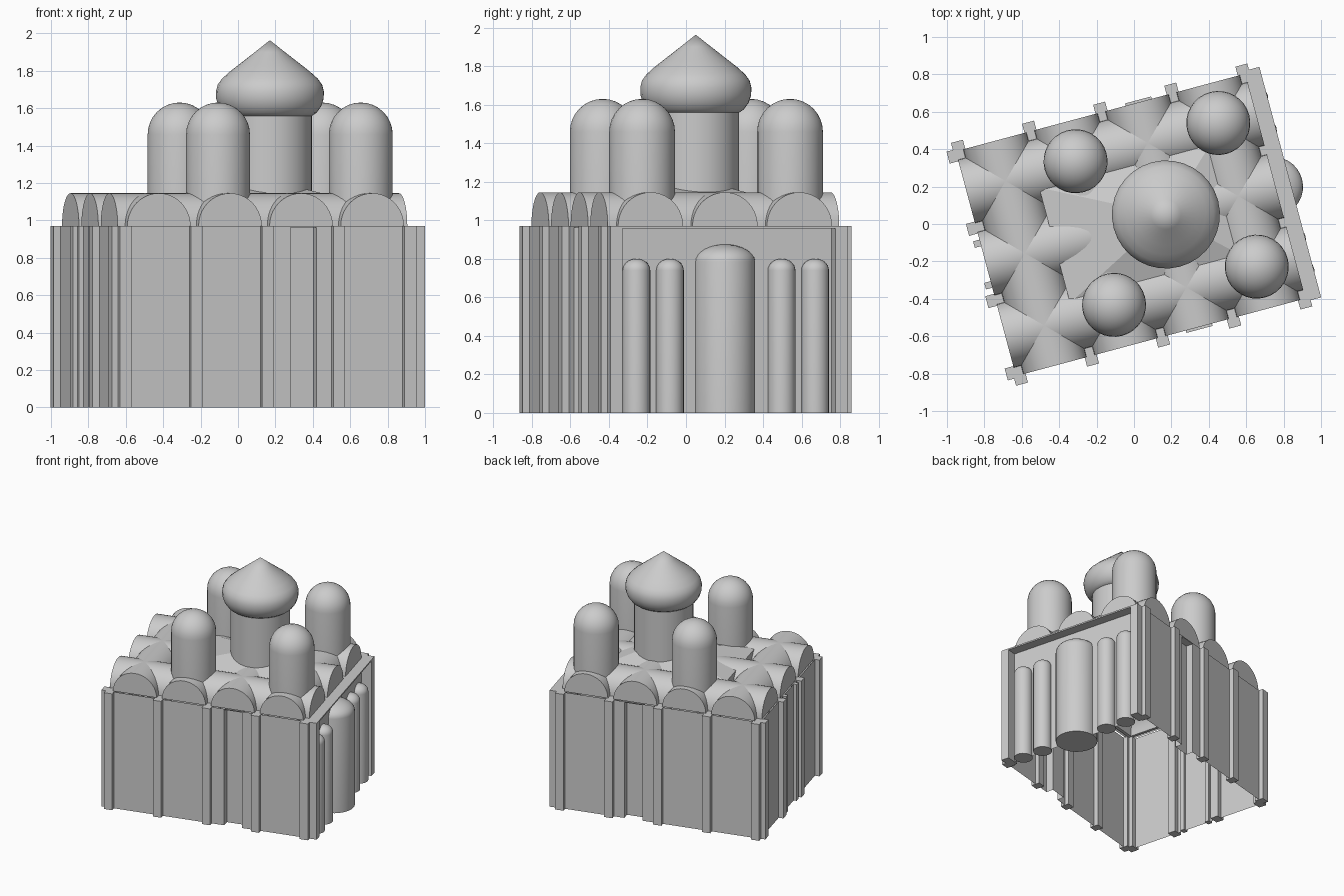
import bpy, bmesh, math
from mathutils import Matrix, Vector

if "Cube" in bpy.data.objects:
    bpy.data.objects.remove(bpy.data.objects["Cube"])

TURN = Matrix.Rotation(math.radians(15), 4, 'Z')   # whole building is turned on the grid
EAVE, R = 0.97, 0.175                              # wall top, vault radius
US = [-0.604, -0.21, 0.183, 0.577]                 # bay centres along the length
VS = [-0.40, 0.0, 0.40]                            # bay centres across
LEFT, RIGHT, SIDE = -0.83, 0.785, 0.635            # wall faces


def finish(name, bm, smooth=False):
    bmesh.ops.recalc_face_normals(bm, faces=bm.faces)
    me = bpy.data.meshes.new(name)
    bm.transform(TURN)
    bm.to_mesh(me)
    bm.free()
    ob = bpy.data.objects.new(name, me)
    bpy.context.collection.objects.link(ob)
    if smooth:
        me.shade_smooth()
        me.set_sharp_from_angle(angle=math.radians(35))
    return ob


def box(name, u0, u1, v0, v1, z0, z1):
    bm = bmesh.new()
    m = (Matrix.Translation(((u0 + u1) / 2, (v0 + v1) / 2, (z0 + z1) / 2))
         @ Matrix.Diagonal((u1 - u0, v1 - v0, z1 - z0, 1)))
    bmesh.ops.create_cube(bm, size=1, matrix=m)
    return finish(name, bm)


def lathe(name, u, v, profile, n=32):
    bm = bmesh.new()
    rings = []
    for r, z in profile:
        if r == 0:
            rings.append([bm.verts.new((u, v, z))] * n)
        else:
            rings.append([bm.verts.new((u + r * math.cos(2 * math.pi * i / n),
                                        v + r * math.sin(2 * math.pi * i / n), z)) for i in range(n)])
    for a, b in zip(rings, rings[1:]):
        for i in range(n):
            j = (i + 1) % n
            bm.faces.new(list(dict.fromkeys((a[i], a[j], b[j], b[i]))))
    return finish(name, bm, True)


def domed(r, z0, z1, h):
    # closed base, straight shaft and rounded cap
    cap = [(r * math.cos(t * math.pi / 16), z1 - h + h * math.sin(t * math.pi / 16)) for t in range(8)]
    return [(0, z0), (r, z0)] + cap + [(0, z1)]


def vault(name, centre, pitch, a, b, along_u):
    # half-round barrel with flat valley strips and closed arch ends
    arc = [(centre - R * math.cos(math.pi * i / 20), EAVE + R * math.sin(math.pi * i / 20)) for i in range(21)]
    prof = [(centre - pitch / 2, EAVE)] + arc + [(centre + pitch / 2, EAVE)]
    bm = bmesh.new()
    ends = [[bm.verts.new((e, s, z) if along_u else (s, e, z)) for s, z in prof] for e in (a, b)]
    for i in range(len(prof) - 1):
        bm.faces.new((ends[0][i], ends[0][i + 1], ends[1][i + 1], ends[1][i]))
    for e in ends:
        bm.faces.new(e[1:-1])
    return finish(name, bm, True)


# Walls, open at top and bottom, with tall recesses on the two long sides
walls = box("walls", LEFT, RIGHT, -SIDE, SIDE, 0, EAVE)
for s in (-1, 1):
    cut = box("recess_cutter", 0.12, 0.265, s * SIDE - 0.06, s * SIDE + 0.06, -0.1, 0.962)
    cut.hide_render = True
    mod = walls.modifiers.new("recess", 'BOOLEAN')
    mod.operation, mod.solver, mod.object = 'DIFFERENCE', 'EXACT', cut
bpy.context.view_layer.objects.active = walls
for m in list(walls.modifiers):
    cutter = m.object
    bpy.ops.object.modifier_apply(modifier=m.name)
    bpy.data.objects.remove(cutter)
bm = bmesh.new()
bm.from_mesh(walls.data)
caps = [f for f in bm.faces if abs(f.normal.z) > 0.9
        and (f.calc_center_median().z < 0.01 or f.calc_center_median().z > 0.968)]
bmesh.ops.delete(bm, geom=caps, context='FACES_ONLY')
bm.to_mesh(walls.data)
bm.free()

# Pilasters on the long sides
for s in (-1, 1):
    for k in range(5):
        u = -0.80 + 0.3935 * k
        v0, v1 = sorted((s * 0.60, s * 0.672))
        box("side_pilaster", u - 0.033, u + 0.033, v0, v1, 0, EAVE)

# Pilasters and door jambs on the left end
for k in range(4):
    v = -0.60 + 0.40 * k
    box("end_pilaster", -0.868, -0.79, v - 0.033, v + 0.033, 0, EAVE)
for v in (-0.115, 0.115):
    box("door_jamb", -0.855, -0.81, v - 0.018, v + 0.018, 0, EAVE)

# Right end: corner piers carrying a thin ledge
for v in (-0.605, 0.605):
    box("corner_pier", 0.75, 0.865, v - 0.033, v + 0.033, 0, EAVE)
box("end_ledge", 0.78, 0.865, -SIDE, SIDE, 0.958, EAVE)

# Crossing roof vaults
for u in US:
    vault("cross_vault", u, 0.394, -0.622, 0.622, False)
for v in VS:
    vault("long_vault", v, 0.40, -0.82, 0.783, True)

# Low hipped roof beneath the drum
bm = bmesh.new()
rect = [(-0.44, -0.32), (0.52, -0.32), (0.52, 0.32), (-0.44, 0.32)]
low = [bm.verts.new((u, v, EAVE)) for u, v in rect]
mid = [bm.verts.new((u, v, 1.11)) for u, v in rect]
tip = bm.verts.new((0.18, 0, 1.215))
for i in range(4):
    j = (i + 1) % 4
    bm.faces.new((low[i], low[j], mid[j], mid[i]))
    bm.faces.new((mid[i], mid[j], tip))
finish("hipped_roof", bm)

# Rounded apses on the right end
lathe("main_apse", 0.77, 0, domed(0.16, 0, 0.875, 0.09))
for v in (-0.48, -0.30, 0.30, 0.48):
    lathe("small_apse", 0.797, v, domed(0.072, 0, 0.80, 0.06), 24)

# Central drum and onion dome
lathe("drum", 0.178, 0.005, [(0.225, 1.0), (0.225, 1.57)])
lathe("onion_dome", 0.178, 0.005,
      [(0, 1.555), (0.22, 1.555), (0.25, 1.575), (0.275, 1.61), (0.288, 1.65), (0.289, 1.69),
       (0.28, 1.725), (0.257, 1.757), (0.215, 1.795), (0.165, 1.834), (0.08, 1.9), (0, 1.963)])

# Four corner turrets
for u in (-0.215, 0.575):
    for v in (-0.39, 0.405):
        lathe("corner_turret", u, v, domed(0.171, 1.0, 1.63, 0.171))
